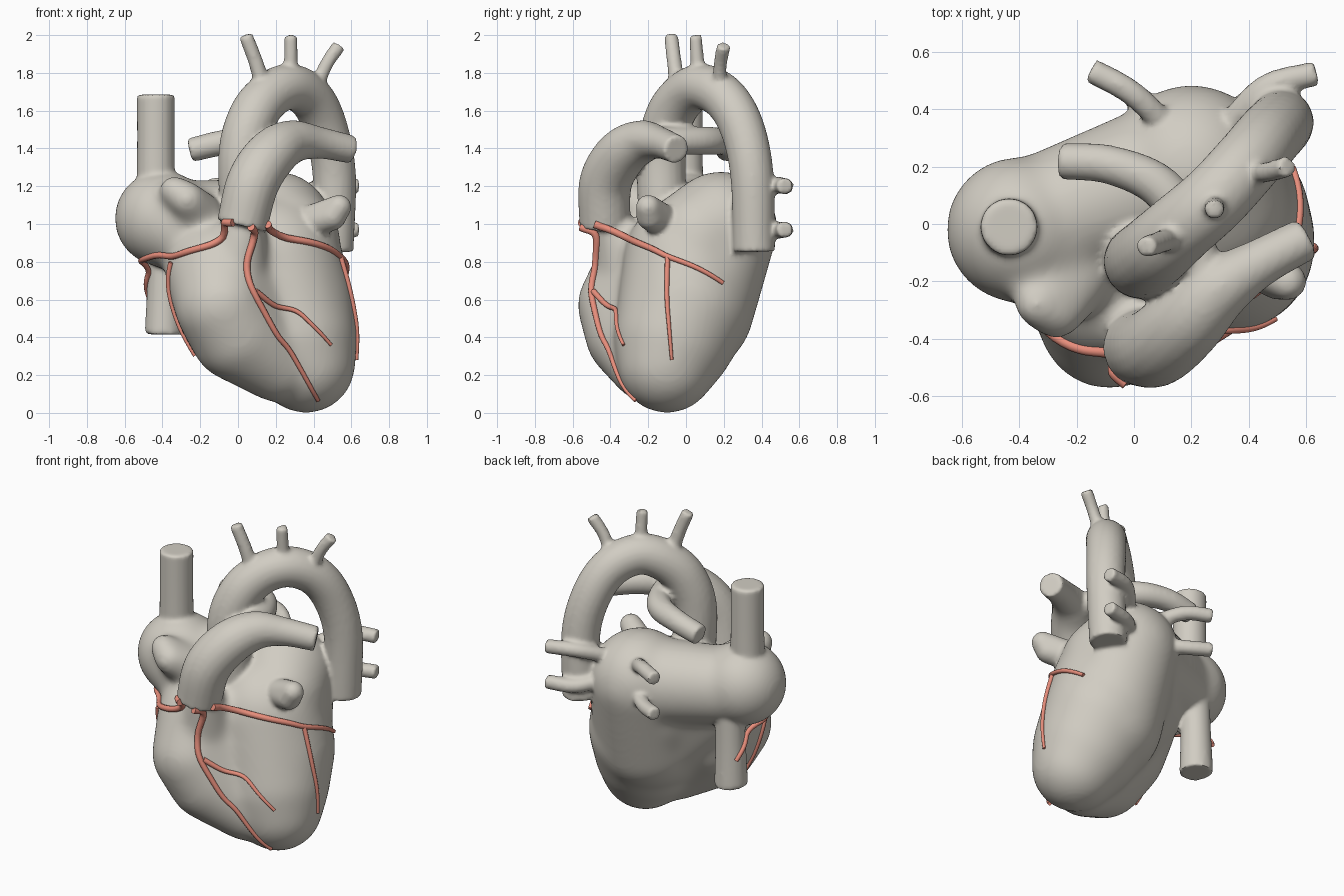
import bpy, bmesh
from mathutils import Vector
from mathutils.bvhtree import BVHTree

if "Cube" in bpy.data.objects:
    bpy.data.objects.remove(bpy.data.objects["Cube"])


def material(name, color):
    m = bpy.data.materials.new(name)
    m.diffuse_color = (*color, 1)
    m.use_nodes = True
    m.node_tree.nodes["Principled BSDF"].inputs["Base Color"].default_value = m.diffuse_color
    return m


TISSUE = material("warm_grey_tissue", (0.64, 0.61, 0.545))
ARTERY = material("coral_artery", (0.80, 0.27, 0.20))


def link(name, data):
    o = bpy.data.objects.new(name, data)
    bpy.context.collection.objects.link(o)
    return o


def spline(pts, steps=8):
    """Smooth path through points of any dimension (position and radius)."""
    p = [Vector(q) for q in pts]
    p = [p[0] * 2 - p[1]] + p + [p[-1] * 2 - p[-2]]
    out = []
    for a, b, c, d in zip(p, p[1:], p[2:], p[3:]):
        for i in range(steps):
            t = i / steps
            out.append(0.5 * (b * 2 + (c - a) * t + (a * 2 - b * 5 + c * 4 - d) * t * t
                              + (b * 3 - a - c * 3 + d) * t ** 3))
    return out + [p[-2]]


def select_only(objs):
    bpy.ops.object.select_all(action='DESELECT')
    for o in objs:
        o.select_set(True)
    bpy.context.view_layer.objects.active = objs[0]


def tube(name, path, sides=6):
    """Round capped tube along (x, y, z, radius) samples."""
    cu = bpy.data.curves.new(name, 'CURVE')
    cu.dimensions = '3D'
    cu.bevel_depth = 1
    cu.bevel_resolution = sides
    cu.use_fill_caps = True
    s = cu.splines.new('POLY')
    s.points.add(len(path) - 1)
    for pt, q in zip(s.points, path):
        pt.co = (q[0], q[1], q[2], 1)
        pt.radius = q[3]
    o = link(name, cu)
    select_only([o])
    bpy.ops.object.convert(target='MESH')
    return bpy.context.object


def hull(name, balls):
    """Convex skin around (x, y, z, radius) balls."""
    bm = bmesh.new()
    for x, y, z, r in balls:
        ret = bmesh.ops.create_icosphere(bm, subdivisions=4, radius=r)
        bmesh.ops.translate(bm, verts=ret['verts'], vec=(x, y, z))
    bmesh.ops.delete(bm, geom=bm.faces[:], context='FACES_ONLY')
    ret = bmesh.ops.convex_hull(bm, input=bm.verts[:])
    junk = {g for g in ret['geom_interior'] + ret['geom_unused']
            if isinstance(g, bmesh.types.BMVert)}
    bmesh.ops.delete(bm, geom=list(junk), context='VERTS')
    me = bpy.data.meshes.new(name)
    bm.to_mesh(me)
    bm.free()
    return link(name, me)


def fuse(name, parts, voxel, rounds):
    """Merge parts into one skin and soften the seams."""
    select_only(parts)
    bpy.ops.object.join()
    o = bpy.context.object
    o.name = name
    rm = o.modifiers.new("merge", 'REMESH')
    rm.mode = 'VOXEL'
    rm.voxel_size = voxel
    sm = o.modifiers.new("soften", 'SMOOTH')
    sm.factor = 0.5
    sm.iterations = rounds
    select_only([o])
    bpy.ops.object.convert(target='MESH')
    return bpy.context.object


# Chambers
core = [
    hull("left_ventricle", [(0.36, -0.1, 0.26, 0.262), (0.31, -0.06, 0.4, 0.322),
                            (0.26, 0.01, 0.58, 0.355), (0.195, 0.03, 0.8, 0.36)]),
    hull("right_ventricle", [(-0.09, -0.19, 0.74, 0.295), (-0.04, -0.2, 0.56, 0.285),
                             (-0.085, -0.325, 0.57, 0.25), (0.0, -0.28, 0.42, 0.255),
                             (0.21, -0.2, 0.26, 0.205)]),
    hull("outflow", [(-0.03, -0.28, 0.7, 0.2), (0.03, -0.37, 0.97, 0.115)]),
    hull("left_atrium", [(0.2, 0.185, 0.98, 0.3), (0.26, 0.07, 0.92, 0.28), (0.24, 0.02, 0.55, 0.34)]),
    hull("right_atrium", [(-0.4, -0.02, 1.03, 0.255), (-0.3, -0.06, 0.98, 0.24)]),
    hull("atrial_bridge", [(-0.32, 0.01, 1.0, 0.23), (0.1, 0.16, 0.98, 0.26)]),
    hull("back_wall", [(0.08, 0.1, 0.95, 0.26), (-0.12, -0.08, 0.78, 0.23), (0.2, -0.02, 0.5, 0.29)]),
    hull("right_auricle", [(-0.34, -0.28, 1.18, 0.08), (-0.27, -0.31, 1.13, 0.095),
                           (-0.2, -0.18, 1.04, 0.13)]),
]
core = fuse("chambers", core, 0.02, 24)

# Great vessels, each listed as path points with radius
VESSELS = {
    "upper_vein": [(-0.435, -0.01, 1.0, 0.105), (-0.435, -0.01, 1.35, 0.1), (-0.435, -0.01, 1.685, 0.1)],
    "lower_vein": [(-0.38, 0.1, 0.95, 0.09), (-0.39, 0.1, 0.7, 0.09), (-0.395, 0.1, 0.415, 0.1)],
    "aorta": [(0.04, -0.12, 0.95, 0.13), (0.025, -0.13, 1.35, 0.13), (0.075, -0.09, 1.56, 0.13),
              (0.165, -0.01, 1.68, 0.125), (0.28, 0.09, 1.725, 0.122), (0.39, 0.21, 1.66, 0.12),
              (0.465, 0.3, 1.5, 0.118), (0.51, 0.35, 1.25, 0.115), (0.5, 0.36, 0.855, 0.112)],
    "arch_branch_1": [(0.14, -0.04, 1.68, 0.045), (0.1, -0.06, 1.84, 0.04), (0.04, -0.08, 2.0, 0.038)],
    "arch_branch_2": [(0.28, 0.07, 1.72, 0.04), (0.28, 0.05, 2.0, 0.034)],
    "arch_branch_3": [(0.4, 0.18, 1.67, 0.04), (0.46, 0.18, 1.83, 0.036), (0.535, 0.2, 1.945, 0.038)],
    "pulmonary_trunk": [(0.02, -0.43, 0.99, 0.135), (0.08, -0.425, 1.22, 0.14),
                        (0.18, -0.34, 1.37, 0.135), (0.29, -0.23, 1.435, 0.115),
                        (0.43, -0.14, 1.43, 0.085), (0.6, -0.05, 1.395, 0.075)],
    "right_pulmonary": [(0.25, -0.25, 1.44, 0.08), (0.19, -0.02, 1.44, 0.075), (0.09, 0.13, 1.44, 0.075),
                        (-0.08, 0.205, 1.43, 0.068), (-0.255, 0.22, 1.39, 0.064)],
}
for i, z in enumerate((1.2, 0.97)):
    VESSELS[f"right_lung_vein_{i}"] = [(0.15, 0.3, 1.06 + (z - 1.06) * 0.5, 0.045),
                                       (0.0, 0.45, z, 0.044), (-0.15, 0.535, z, 0.044)]
    VESSELS[f"left_lung_vein_{i}"] = [(0.3, 0.3, 1.06 + (z - 1.06) * 0.5, 0.045),
                                      (0.45, 0.47, z, 0.044), (0.635, 0.525, z, 0.044)]
parts = [core] + [tube(n, spline(p), 8) for n, p in VESSELS.items()]
parts.append(hull("left_auricle", [(0.535, -0.2, 1.09, 0.065), (0.5, -0.19, 1.04, 0.073),
                                   (0.36, -0.1, 1.0, 0.09)]))
heart = fuse("heart_body", parts, 0.013, 6)
heart.data.materials.clear()
heart.data.materials.append(TISSUE)
select_only([heart])
bpy.ops.object.shade_smooth_by_angle(angle=0.9)

# Coronary arteries, laid onto the heart surface
CORONARIES = {
    "right_coronary": (0.021, 0.013, [
        (-0.03, -0.56, 1.0), (-0.08, -0.52, 0.99), (-0.11, -0.48, 0.93), (-0.2, -0.46, 0.89),
        (-0.34, -0.36, 0.84), (-0.45, -0.22, 0.82), (-0.52, -0.06, 0.8), (-0.48, 0.05, 0.74),
        (-0.48, 0.1, 0.68), (-0.49, 0.17, 0.61)]),
    "right_marginal": (0.014, 0.009, [
        (-0.37, -0.32, 0.8), (-0.35, -0.27, 0.65), (-0.28, -0.26, 0.46), (-0.2, -0.26, 0.32)]),
    "front_descending": (0.021, 0.011, [
        (0.07, -0.56, 0.98), (0.09, -0.48, 0.94), (0.04, -0.46, 0.8), (0.065, -0.5, 0.67),
        (0.13, -0.47, 0.53), (0.21, -0.45, 0.41), (0.28, -0.43, 0.34), (0.34, -0.38, 0.22),
        (0.43, -0.28, 0.05)]),
    "diagonal": (0.016, 0.009, [
        (0.085, -0.48, 0.64), (0.19, -0.43, 0.575), (0.31, -0.41, 0.55), (0.41, -0.39, 0.46),
        (0.505, -0.35, 0.36)]),
    "circumflex": (0.021, 0.012, [
        (0.15, -0.48, 1.0), (0.2, -0.4, 0.96), (0.4, -0.28, 0.91), (0.52, -0.18, 0.87),
        (0.55, -0.1, 0.83), (0.57, 0.05, 0.77), (0.56, 0.2, 0.69)]),
    "left_marginal": (0.014, 0.009, [
        (0.55, -0.1, 0.83), (0.6, -0.1, 0.6), (0.64, -0.09, 0.45), (0.64, -0.075, 0.28)]),
}
bvh = BVHTree.FromPolygons([v.co for v in heart.data.vertices],
                           [p.vertices[:] for p in heart.data.polygons])
for name, (r0, r1, pts) in CORONARIES.items():
    path = spline(pts, 5)
    n = len(path) - 1
    laid = []
    for p in path:
        co, normal, _, _ = bvh.find_nearest(p)
        laid.append(co + normal * 0.007)
    for _ in range(2):
        laid = [laid[0]] + [(a + b * 2 + c) / 4 for a, b, c in zip(laid, laid[1:], laid[2:])] + [laid[-1]]
    o = tube(name, [(*p, r0 + (r1 - r0) * i / n) for i, p in enumerate(laid)], 3)
    o.data.materials.clear()
    o.data.materials.append(ARTERY)
    select_only([o])
    bpy.ops.object.shade_smooth_by_angle(angle=0.9)
